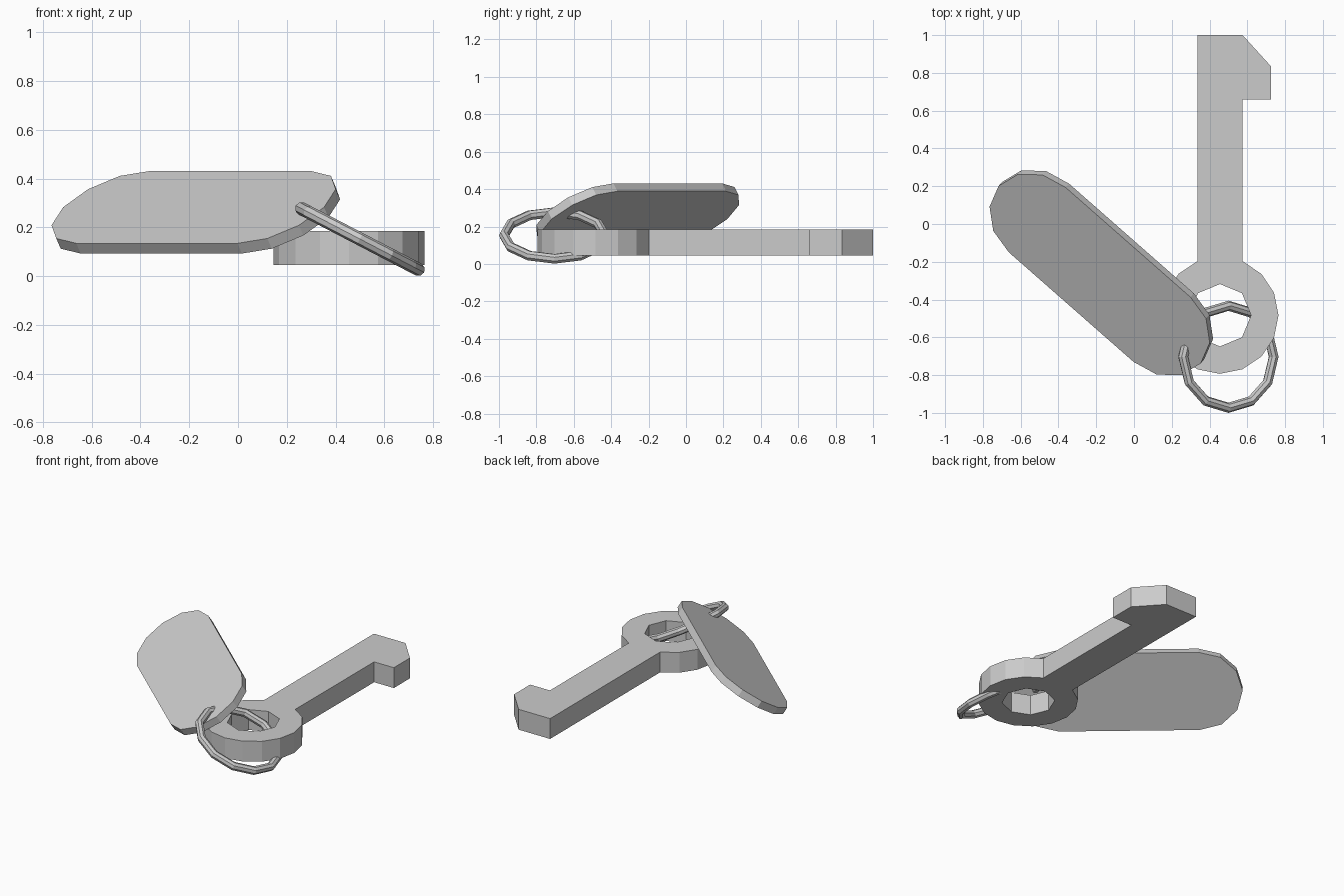
import bpy, bmesh
from math import sin, cos, radians, pi
from mathutils import Matrix, Vector

if "Cube" in bpy.data.objects:
    bpy.data.objects.remove(bpy.data.objects["Cube"])


def arc(cx, cy, r, start, end, steps):
    angles = [radians(start + (end - start) * i / steps) for i in range(steps + 1)]
    return [(cx + r * cos(a), cy + r * sin(a)) for a in angles]


def plate(name, loops, thickness, matrix):
    """Fill closed outlines (later loops are holes) and extrude along local z."""
    bm = bmesh.new()
    for pts in loops:
        vs = [bm.verts.new((x, y, 0)) for x, y in pts]
        for i, v in enumerate(vs):
            bm.edges.new((v, vs[(i + 1) % len(vs)]))
    bmesh.ops.triangle_fill(bm, use_beauty=True, use_dissolve=False,
                            edges=bm.edges[:], normal=(0, 0, 1))
    ext = bmesh.ops.extrude_face_region(bm, geom=bm.faces[:], use_keep_orig=True)
    top = [g for g in ext["geom"] if isinstance(g, bmesh.types.BMVert)]
    bmesh.ops.translate(bm, verts=top, vec=(0, 0, thickness))
    bmesh.ops.recalc_face_normals(bm, faces=bm.faces[:])
    bmesh.ops.dissolve_limit(bm, angle_limit=0.01, verts=bm.verts[:], edges=bm.edges[:])
    mesh = bpy.data.meshes.new(name)
    bm.to_mesh(mesh)
    bm.free()
    ob = bpy.data.objects.new(name, mesh)
    bpy.context.collection.objects.link(ob)
    ob.matrix_world = matrix
    return ob


# Key: 16-sided bow, straight shaft and one bit, with an octagonal hole
kx, ky = 0.455, -0.483
outline = arc(kx, ky, 0.31, 112.5, 427.5, 14)
outline += [(0.575, 0.66), (0.725, 0.66), (0.725, 0.835), (0.575, 1.0), (0.335, 1.0)]
hole = arc(kx, ky, 0.165, 0, 315, 7)
plate("key", [outline, hole], 0.14, Matrix.Translation((0, 0, 0.045)))

# Tag: round-ended plate, turned and leaning on the key
r, half, thick = 0.272, 0.44, 0.05
tag_outline = arc(half, 0, r, -90, 90, 6) + arc(-half, 0, r, 90, 270, 6)
turn, tilt = radians(-41.3), radians(33)
tag_matrix = (Matrix.Translation((-0.182, -0.2685, 0.2825))
              @ Matrix.Rotation(turn, 4, 'Z') @ Matrix.Rotation(tilt, 4, 'X')
              @ Matrix.Translation((0, 0, -thick)))
plate("tag", [tag_outline], thick, tag_matrix)

# Split ring: tilted 12-sided torus through the key hole and tag
bpy.ops.mesh.primitive_torus_add(major_segments=12, minor_segments=8,
                                 major_radius=0.27, minor_radius=0.027,
                                 location=(0.5, -0.703, 0.152),
                                 rotation=(0, radians(27.5), 0))
bpy.context.object.name = "key_ring"
